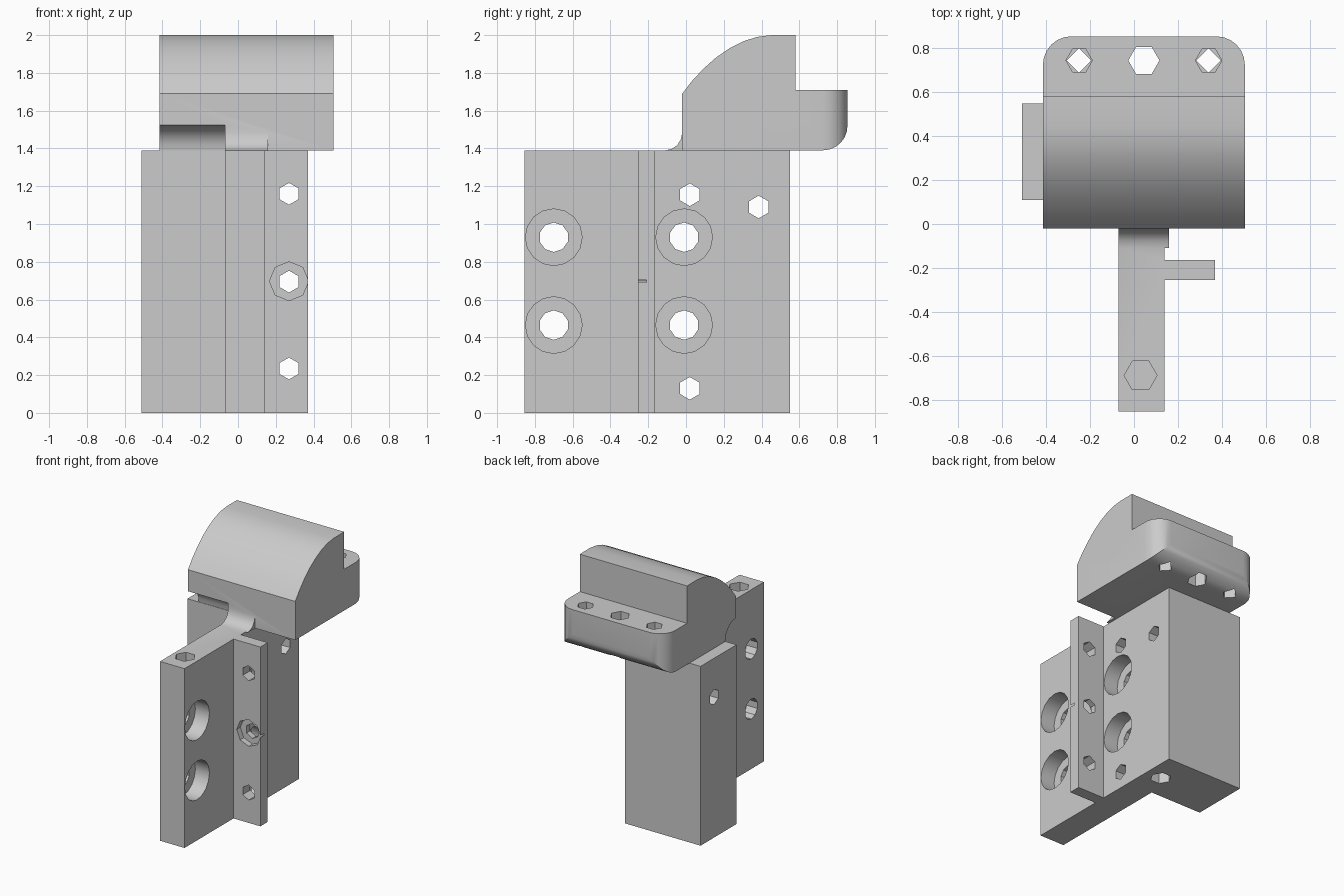
import bpy, bmesh
from math import sin, cos, pi, radians

if "Cube" in bpy.data.objects:
    bpy.data.objects.remove(bpy.data.objects["Cube"])


def prism(name, pts, axis, a, b):
    """Extrude a 2D outline along an axis from a to b."""
    place = {'x': lambda u, v, t: (t, u, v),
             'y': lambda u, v, t: (u, t, v),
             'z': lambda u, v, t: (u, v, t)}[axis]
    bm = bmesh.new()
    face = bm.faces.new([bm.verts.new(place(u, v, a)) for u, v in pts])
    ext = bmesh.ops.extrude_face_region(bm, geom=[face])
    verts = [g for g in ext['geom'] if isinstance(g, bmesh.types.BMVert)]
    bmesh.ops.translate(bm, verts=verts, vec=place(0, 0, b - a))
    bmesh.ops.recalc_face_normals(bm, faces=bm.faces)
    mesh = bpy.data.meshes.new(name)
    bm.to_mesh(mesh)
    bm.free()
    ob = bpy.data.objects.new(name, mesh)
    bpy.context.collection.objects.link(ob)
    return ob


def arc(cu, cv, ru, rv, start, end, n):
    angles = [radians(start + (end - start) * i / n) for i in range(n + 1)]
    return [(cu + ru * cos(t), cv + rv * sin(t)) for t in angles]


def ring(u, v, r, n, phase=0.0):
    return [(u + r * cos(phase + 2 * pi * i / n), v + r * sin(phase + 2 * pi * i / n))
            for i in range(n)]


def boolean(target, tool, op='DIFFERENCE'):
    tool.hide_render = True
    mod = target.modifiers.new("bool", 'BOOLEAN')
    mod.operation, mod.object, mod.solver = op, tool, 'EXACT'
    bpy.context.view_layer.objects.active = target
    bpy.ops.object.modifier_apply(modifier=mod.name)
    bpy.data.objects.remove(tool, do_unlink=True)


def drill(target, axis, u, v, r, n, a, b, phase=0.0):
    boolean(target, prism("drill", ring(u, v, r, n, phase), axis, a, b))


# Upright: web plate, side flange and rear block in one plan outline
body = prism("bracket_body", [
    (-0.07, -0.855), (0.14, -0.855), (0.14, -0.255), (0.37, -0.255),
    (0.37, -0.165), (0.14, -0.165), (0.14, 0.55), (-0.51, 0.55),
    (-0.51, 0.11), (-0.07, 0.11)], 'z', 0, 1.39)

# Domed head with rear ledge and rounded lower rear edge
head = prism("head", [(-0.02, 1.39)]
             + [(-0.02, 1.69), (0.03, 1.755), (0.09, 1.82), (0.16, 1.882),
                (0.23, 1.93), (0.305, 1.968), (0.375, 1.99), (0.45, 2.0)]
             + [(0.58, 2.0), (0.58, 1.71), (0.855, 1.71)]
             + arc(0.725, 1.52, 0.13, 0.13, 0, -90, 6), 'x', -0.415, 0.505)

# Rounded rear corners in plan
plan = ([(-0.415, -0.1), (0.505, -0.1)]
        + arc(0.375, 0.725, 0.13, 0.13, 0, 90, 6)
        + arc(-0.285, 0.725, 0.13, 0.13, 90, 180, 6))
boolean(head, prism("head_plan", plan, 'z', 1.2, 2.2), 'INTERSECT')

# Concave relief under the front left of the head
drill(head, 'x', -0.02, 1.39, 0.133, 24, -0.6, -0.07)

# Vertical holes through the ledge
for x in (-0.25, 0.34):
    drill(head, 'z', x, 0.745, 0.06, 6, 1.55, 1.8)
    drill(head, 'z', x, 0.745, 0.056, 4, 1.3, 1.56)
drill(head, 'z', 0.045, 0.745, 0.071, 6, 1.3, 1.8)

# Concave fillet between plate and head
fillet = prism("fillet", [(-0.02, 1.39)] + arc(-0.11, 1.485, 0.09, 0.095, -90, 0, 4),
               'x', -0.07, 0.16)
boolean(head, fillet, 'UNION')
boolean(body, head, 'UNION')

# Counterbored mounting holes through the plate
for y in (-0.70, -0.01):
    for z in (0.465, 0.93):
        drill(body, 'x', y, z, 0.15, 16, 0.02, 0.3)
        drill(body, 'x', y, z, 0.078, 10, -0.2, 0.1, pi / 2)

# Small cross holes
for y, z in ((0.02, 1.155), (0.02, 0.13), (0.385, 1.09)):
    drill(body, 'x', y, z, 0.06, 6, -0.7, 0.3, pi / 2)

# Flange holes, the middle one counterbored from the front
for z in (0.235, 0.695, 1.16):
    drill(body, 'y', 0.27, z, 0.058, 6, -0.4, -0.1, pi / 2)
drill(body, 'y', 0.27, 0.697, 0.103, 8, -0.4, -0.21, 0)

# Blind holes in the plate top and block underside
drill(body, 'z', 0.03, -0.69, 0.075, 6, 1.15, 1.5)
drill(body, 'z', 0.01, 0.305, 0.075, 6, -0.1, 0.25)

# Smooth curved runs, keep edges sharp
bpy.ops.object.select_all(action='DESELECT')
body.select_set(True)
bpy.context.view_layer.objects.active = body
bpy.ops.object.shade_smooth_by_angle(angle=radians(25))
